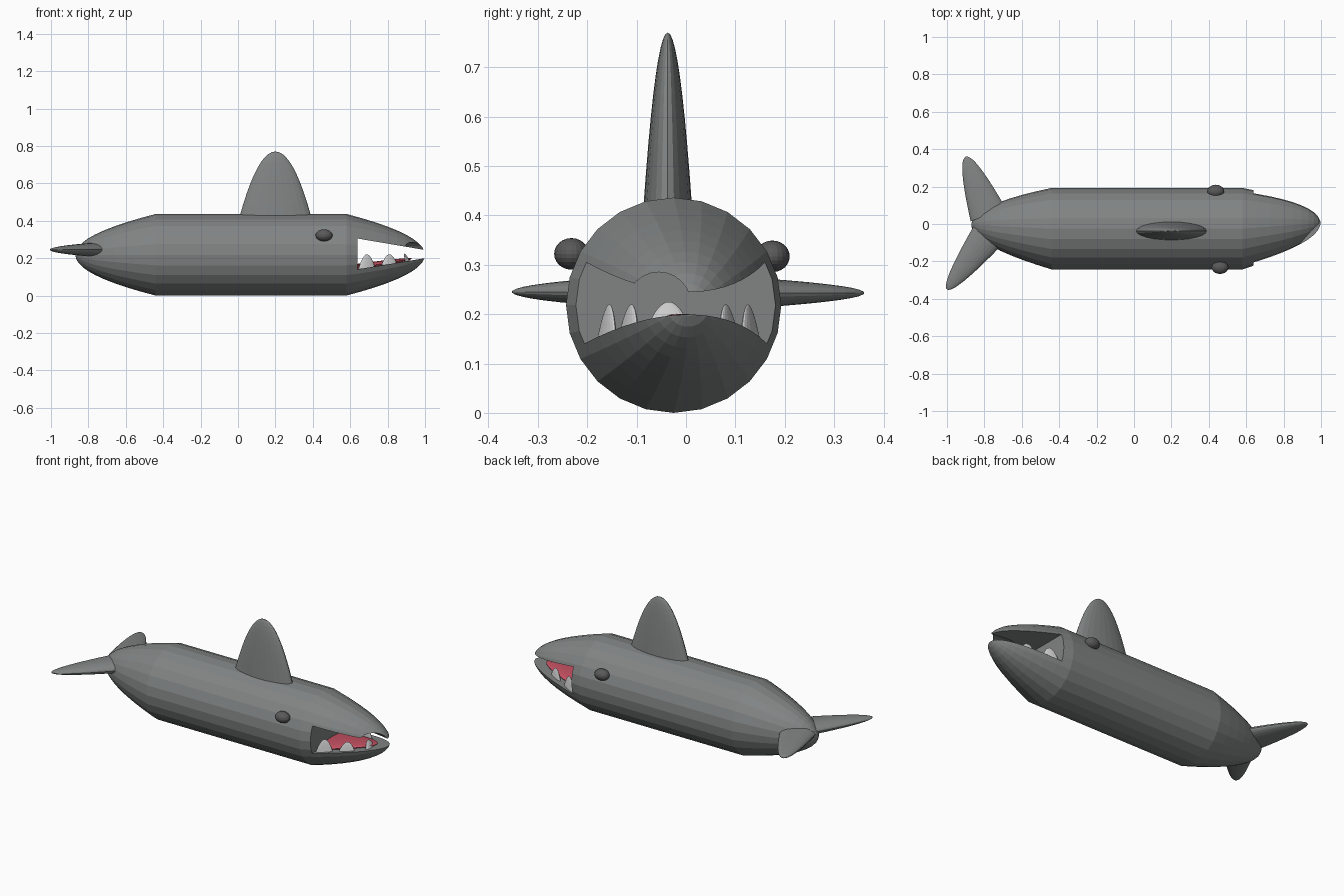
import bpy, bmesh, math
from mathutils import Vector

if "Cube" in bpy.data.objects:
    bpy.data.objects.remove(bpy.data.objects["Cube"])


def material(name, rgb):
    m = bpy.data.materials.new(name)
    m.diffuse_color = (*rgb, 1)
    m.use_nodes = True
    m.node_tree.nodes["Principled BSDF"].inputs["Base Color"].default_value = m.diffuse_color
    return m


SKIN = material("skin", (0.22, 0.23, 0.23))
DARK = material("eye_dark", (0.10, 0.10, 0.10))
RED = material("mouth_red", (0.55, 0.08, 0.12))


def finish(name, bm, mat=None):
    bmesh.ops.recalc_face_normals(bm, faces=bm.faces)
    me = bpy.data.meshes.new(name)
    bm.to_mesh(me)
    bm.free()
    ob = bpy.data.objects.new(name, me)
    bpy.context.collection.objects.link(ob)
    if mat:
        me.materials.append(mat)
    return ob


def loft(name, rings, start, end, mat=None):
    """Skin a list of rings; start / end are closing points, or None for a flat cap."""
    bm = bmesh.new()
    vs = [[bm.verts.new(p) for p in r] for r in rings]
    n = len(vs[0])
    for a, b in zip(vs, vs[1:]):
        for i in range(n):
            bm.faces.new((a[i], a[(i + 1) % n], b[(i + 1) % n], b[i]))
    for ring, tip in ((vs[0], start), (vs[-1], end)):
        if tip is None:
            bm.faces.new(ring)
        else:
            t = bm.verts.new(tip)
            for i in range(n):
                bm.faces.new((ring[i], ring[(i + 1) % n], t))
    return finish(name, bm, mat)


def fin(name, base, tip, wide, w, t, mat=None, segs=24, steps=10):
    """Flattened paraboloid from base to tip; w along 'wide', t across it."""
    base, tip = Vector(base), Vector(tip)
    axis = tip - base
    d = axis.normalized()
    u = Vector(wide)
    u = (u - d * u.dot(d)).normalized()
    v = d.cross(u)
    rings = []
    for k in range(steps):
        s = 1 - k / steps
        c = base + axis * (1 - s * s)
        rings.append([c + u * w * s * math.cos(a) + v * t * s * math.sin(a)
                      for a in (2 * math.pi * i / segs for i in range(segs))])
    return loft(name, rings, None, tip, mat)


def prism(name, pts, offset):
    bm = bmesh.new()
    f = bm.faces.new([bm.verts.new(p) for p in pts])
    g = bmesh.ops.extrude_face_region(bm, geom=[f])["geom"]
    bmesh.ops.translate(bm, vec=offset, verts=[e for e in g if isinstance(e, bmesh.types.BMVert)])
    return finish(name, bm)


# Body: straight tube with parabolic tail and nose
R, CY, CZ, N, STEPS = 0.218, -0.025, 0.218, 24, 10


def ring(x, s, drift):
    return [(x, CY + drift + R * s * math.sin(2 * math.pi * i / N),
             CZ + R * s * math.cos(2 * math.pi * i / N)) for i in range(N)]


sizes = [k / STEPS for k in range(1, STEPS + 1)]
tail = [ring(-0.44 - 0.43 * (1 - s * s), s, 0.02 * (1 - s * s)) for s in sizes]
nose = [ring(0.58 + 0.42 * (1 - s * s), s, 0.03 * (1 - s * s)) for s in reversed(sizes)]
body = loft("body", tail + nose, (-0.87, CY + 0.02, CZ), (1.0, CY + 0.03, CZ), SKIN)

# Mouth opening: side wedge and arched notch under the snout
wedge = prism("mouth_cutter", [(0.638, -0.5, 0.14), (0.638, -0.5, 0.305),
                               (1.05, -0.5, 0.235), (1.05, -0.5, 0.208)], (0, 1, 0))
arch = [(0.75, -0.055 + 0.065 * math.cos(a), 0.22 + 0.065 * math.sin(a))
        for a in (math.pi * i / 12 for i in range(13))]
notch = prism("snout_cutter", arch, (0.4, 0, 0))
for cutter in (wedge, notch):
    m = body.modifiers.new(cutter.name, "BOOLEAN")
    m.operation, m.solver, m.object = "DIFFERENCE", "EXACT", cutter
    bpy.context.view_layer.objects.active = body
    bpy.ops.object.modifier_apply(modifier=m.name)
    bpy.data.objects.remove(cutter)

# Fins
fin("dorsal_fin", (0.2, -0.037, 0.42), (0.2, -0.037, 0.77), (1, 0, 0), 0.192, 0.049, SKIN)
fin("tail_fin_left", (-0.78, 0.05, 0.243), (-0.9, 0.36, 0.243), (1, 0, 0), 0.1, 0.036, SKIN)
fin("tail_fin_right", (-0.785, -0.065, 0.245), (-1.0, -0.35, 0.245), (1, 0, 0), 0.09, 0.036, SKIN)

# Eyes
for name, loc in (("eye_right", (0.46, -0.232, 0.322)), ("eye_left", (0.437, 0.175, 0.317))):
    bm = bmesh.new()
    bmesh.ops.create_uvsphere(bm, u_segments=20, v_segments=12, radius=1)
    bmesh.ops.scale(bm, vec=(0.045, 0.035, 0.032), verts=bm.verts)
    bmesh.ops.translate(bm, vec=loc, verts=bm.verts)
    finish(name, bm, DARK)

# Tongue lying on the lower jaw
fin("tongue", (0.642, -0.022, 0.148), (0.93, -0.005, 0.198), (0, 1, 0), 0.13, 0.022, RED)

# Lower teeth: pairs along the jaw edge, one at the front
for i, (x, y, z, w, top) in enumerate([(0.69, 0.145, 0.14, 0.05, 0.22),
                                       (0.81, 0.10, 0.16, 0.047, 0.22)]):
    for side, sgn in (("left", 1), ("right", -1)):
        yc = CY + 0.01
        fin(f"tooth_{side}_{i + 1}", (x, yc + sgn * y, z), (x, yc + sgn * (y - 0.005), top),
            (1, -sgn * 0.4, 0), w, 0.012, segs=16, steps=6)
fin("tooth_front", (0.91, -0.035, 0.17), (0.89, -0.035, 0.225), (0, 1, 0), 0.045, 0.014,
    segs=16, steps=6)
